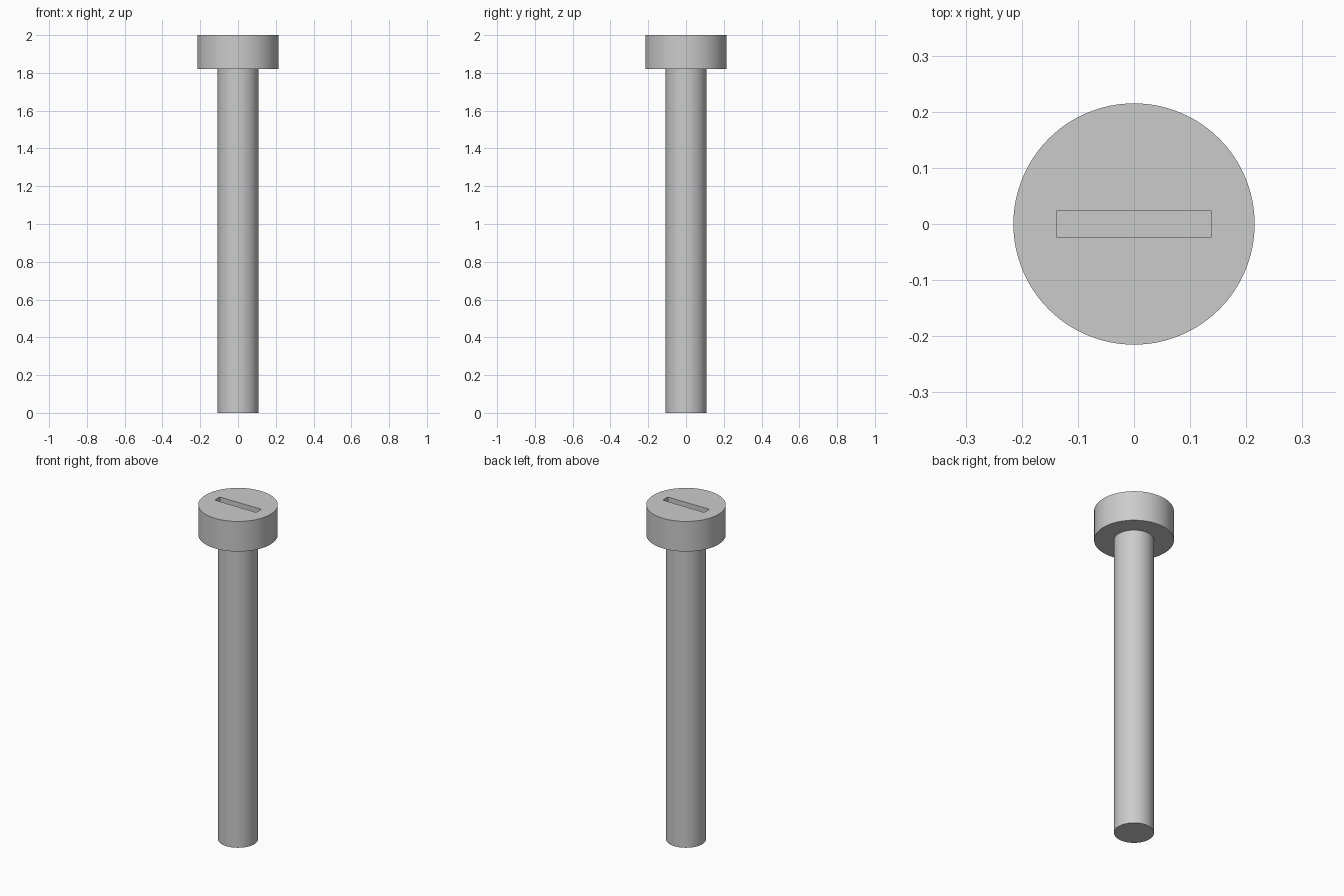
import bpy
import math

cube = bpy.data.objects.get("Cube")
if cube:
    bpy.data.objects.remove(cube, do_unlink=True)

HEIGHT = 2.0
HEAD_BASE = 1.82
HEAD_RADIUS = 0.215
SHAFT_RADIUS = 0.108
SLOT_SIZE = (0.274, 0.048)
SLOT_DEPTH = 0.09

steel = bpy.data.materials.new("grey steel")
steel.use_nodes = True
color = (0.6, 0.6, 0.6, 1)
steel.diffuse_color = color
steel.node_tree.nodes["Principled BSDF"].inputs["Base Color"].default_value = color


def revolve(name, profile, segments=96):
    """Sweep an (r, z) profile around the z axis, capping both ends."""
    verts, faces = [], []
    for r, z in profile:
        for i in range(segments):
            a = math.tau * i / segments
            verts.append((r * math.cos(a), r * math.sin(a), z))
    for ring in range(len(profile) - 1):
        low, high = ring * segments, (ring + 1) * segments
        for i in range(segments):
            j = (i + 1) % segments
            faces.append((low + i, low + j, high + j, high + i))
    faces.append(tuple(reversed(range(segments))))
    faces.append(tuple(range(len(verts) - segments, len(verts))))
    mesh = bpy.data.meshes.new(name)
    mesh.from_pydata(verts, [], faces)
    mesh.materials.append(steel)
    obj = bpy.data.objects.new(name, mesh)
    bpy.context.collection.objects.link(obj)
    return obj


# Shaft and wide head in one closed solid
screw = revolve("screw_body", [
    (SHAFT_RADIUS, 0), (SHAFT_RADIUS, HEAD_BASE),
    (HEAD_RADIUS, HEAD_BASE), (HEAD_RADIUS, HEIGHT),
])

# Driver slot sunk into the head
bpy.ops.mesh.primitive_cube_add(size=1, location=(0, 0, HEIGHT))
cutter = bpy.context.object
cutter.name = "slot_cutter"
cutter.scale = (*SLOT_SIZE, 2 * SLOT_DEPTH)
cutter.hide_render = True
cutter.data.materials.append(steel)
bpy.context.view_layer.update()

slot = screw.modifiers.new("driver_slot", "BOOLEAN")
slot.operation = "DIFFERENCE"
slot.solver = "EXACT"
slot.object = cutter

bpy.ops.object.select_all(action="DESELECT")
screw.select_set(True)
bpy.context.view_layer.objects.active = screw
bpy.ops.object.modifier_apply(modifier=slot.name)
bpy.data.objects.remove(cutter, do_unlink=True)

# Smooth round sides with crisp rims
bpy.ops.object.shade_smooth_by_angle(angle=math.radians(30))
